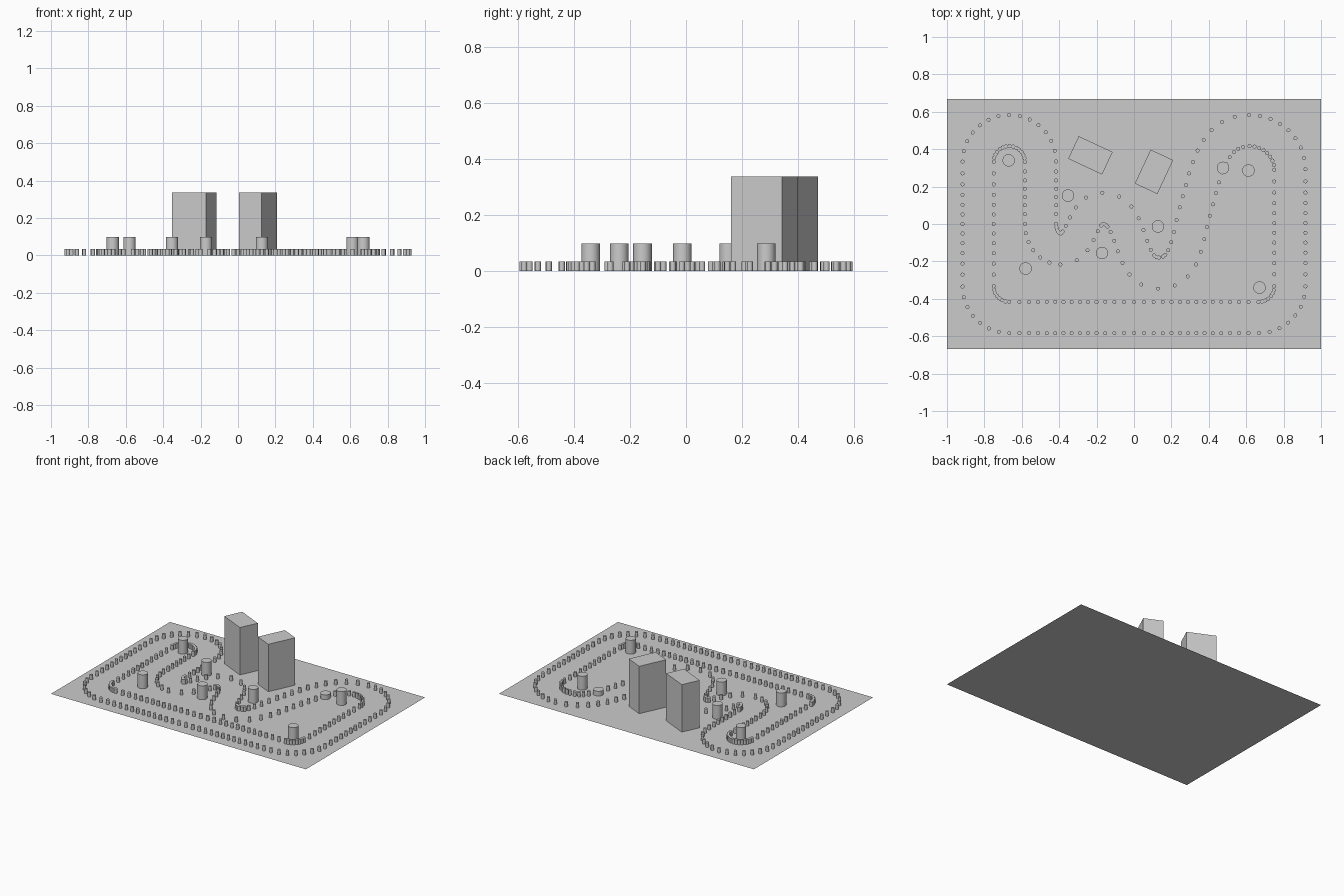
import bpy, bmesh, math
from mathutils import Vector, Matrix
from mathutils.geometry import interpolate_bezier

if "Cube" in bpy.data.objects:
    bpy.data.objects.remove(bpy.data.objects["Cube"])

UNIT = 1 / 12  # layout grid step

grey = bpy.data.materials.new("plain grey")
grey.use_nodes = True
grey.diffuse_color = (0.6, 0.6, 0.6, 1)
grey.node_tree.nodes["Principled BSDF"].inputs["Base Color"].default_value = (0.6, 0.6, 0.6, 1)


def finish(name, bm, smooth=False):
    mesh = bpy.data.meshes.new(name)
    bm.to_mesh(mesh)
    bm.free()
    mesh.materials.append(grey)
    obj = bpy.data.objects.new(name, mesh)
    bpy.context.scene.collection.objects.link(obj)
    if smooth:
        bpy.ops.object.select_all(action="DESELECT")
        obj.select_set(True)
        bpy.context.view_layer.objects.active = obj
        bpy.ops.object.shade_smooth_by_angle(angle=math.radians(40))
    return obj


def add_cylinder(bm, x, y, radius, height, sides):
    bmesh.ops.create_cone(bm, cap_ends=True, segments=sides, radius1=radius, radius2=radius,
                          depth=height, matrix=Matrix.Translation((x, y, height / 2)))


# Ground sheet
bm = bmesh.new()
bmesh.ops.create_grid(bm, x_segments=1, y_segments=1, size=1,
                      matrix=Matrix.Diagonal((1, 0.667, 1, 1)))
finish("ground", bm)

# Two turned blocks
for name, x, y, wide, deep in (("left_block", 0.107, 0.279, 0.133, 0.2),
                               ("right_block", -0.233, 0.367, 0.2, 0.133)):
    bm = bmesh.new()
    bmesh.ops.create_cube(bm, size=1, matrix=Matrix.Translation((x, y, 0.168))
                          @ Matrix.Rotation(math.radians(-25), 4, "Z")
                          @ Matrix.Diagonal((wide, deep, 0.336, 1)))
    finish(name, bm)

# Tall pillars and one low disc
PILLARS = [(-0.67, 0.34), (-0.353, 0.152), (0.128, -0.013), (-0.171, -0.155),
           (-0.58, -0.238), (0.671, -0.34), (0.612, 0.286)]
for i, (x, y) in enumerate(PILLARS):
    bm = bmesh.new()
    add_cylinder(bm, x, y, 0.033, 0.098, 32)
    finish(f"pillar_{i + 1}", bm, True)
bm = bmesh.new()
add_cylinder(bm, 0.476, 0.30, 0.033, 0.033, 32)
finish("low_disc", bm, True)

# Track centre line: position, heading in degrees, posts up to the next node
TRACK = [(-8, 6, 180, 7), (-10, 4, -90, 12), (-10, -4, -90, 7), (-8, -6, 0, 14),
         (0, -6, 0, 14), (8, -6, 0, 7), (10, -4, 90, 11), (10, 3.5, 90, 8),
         (7.4, 6, 180, 10), (3.9, 0.8, 254, 7), (1.57, -3.15, 180, 9),
         (-2, 1, 180, 7), (-4.7, -1.6, 180, 6), (-6, 0, 90, 7), (-6, 4, 90, 7)]


def heading(angle):
    return Vector((math.cos(math.radians(angle)), math.sin(math.radians(angle)), 0))


# Posts in pairs along both edges of the track
edges = {"outer_posts": 1, "inner_posts": -1}
meshes = {name: bmesh.new() for name in edges}
for i, (x, y, angle, count) in enumerate(TRACK):
    x2, y2, angle2, _ = TRACK[(i + 1) % len(TRACK)]
    a, b = Vector((x, y, 0)), Vector((x2, y2, 0))
    reach = 0.39 * (b - a).length
    line = interpolate_bezier(a, a + heading(angle) * reach,
                              b - heading(angle2) * reach, b, count * 8 + 1)
    for k in range(count):
        p, ahead = line[k * 8], line[k * 8 + 1]
        along = (ahead - p).normalized()
        side = Vector((along.y, -along.x, 0))
        for name, sign in edges.items():
            q = (p + side * sign) * UNIT
            add_cylinder(meshes[name], q.x, q.y, 0.0105, 0.033, 16)
for name, bm in meshes.items():
    finish(name, bm, True)
